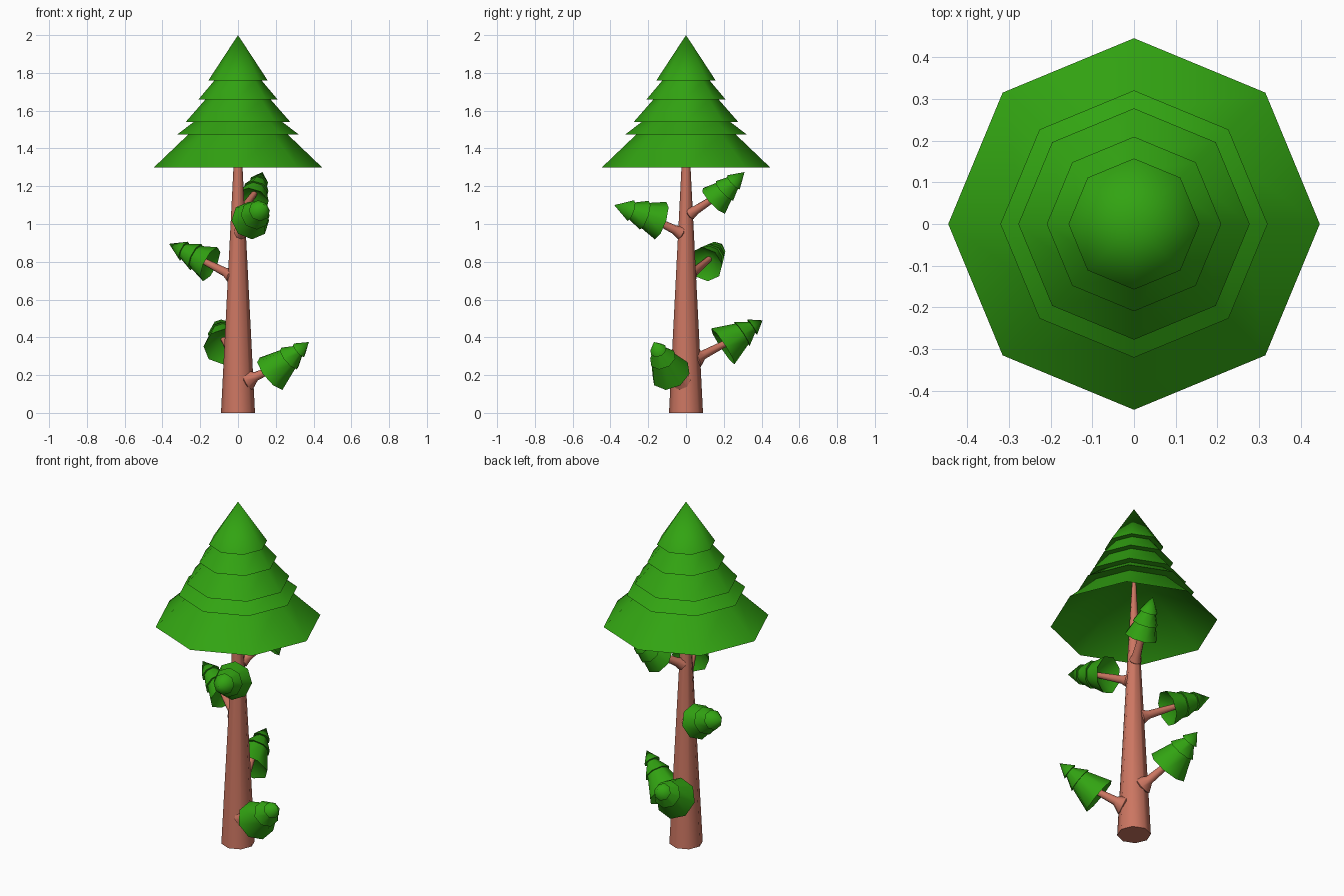
import bpy, bmesh, math
from mathutils import Vector

if "Cube" in bpy.data.objects:
    bpy.data.objects.remove(bpy.data.objects["Cube"])


def material(name, rgb):
    m = bpy.data.materials.new(name)
    m.diffuse_color = (*rgb, 1)
    m.use_nodes = True
    m.node_tree.nodes["Principled BSDF"].inputs["Base Color"].default_value = m.diffuse_color
    return m


GREEN = material("leaf green", (0.032, 0.37, 0.006))
BARK = material("reddish bark", (0.60, 0.18, 0.12))


def lathe(name, profile, mat, origin=(0, 0, 0), axis=(0, 0, 1), sides=8):
    """Spin a closed (radius, height) profile about an axis."""
    rot = Vector(axis).to_track_quat('Z', 'Y')
    bm = bmesh.new()
    rings = []
    for r, h in profile:
        n = 1 if r == 0 else sides
        rings.append([bm.verts.new(rot @ Vector((r * math.cos(2 * math.pi * i / sides),
                                                 r * math.sin(2 * math.pi * i / sides), h))
                                   + Vector(origin)) for i in range(n)])
    for a, b in zip(rings, rings[1:]):
        for i in range(sides):
            j = (i + 1) % sides
            quad = [a[i % len(a)], a[j % len(a)], b[j % len(b)], b[i % len(b)]]
            bm.faces.new(list(dict.fromkeys(quad)))
    bmesh.ops.recalc_face_normals(bm, faces=bm.faces)
    me = bpy.data.meshes.new(name)
    bm.to_mesh(me)
    bm.free()
    me.materials.append(mat)
    ob = bpy.data.objects.new(name, me)
    bpy.context.collection.objects.link(ob)
    bpy.ops.object.select_all(action='DESELECT')
    ob.select_set(True)
    bpy.context.view_layer.objects.active = ob
    bpy.ops.object.shade_smooth_by_angle(angle=math.radians(50))
    return ob


# Tapered trunk
lathe("trunk", [(0, 0), (0.09, 0), (0.024, 1.3), (0.01, 1.57), (0, 1.62)], BARK)

# Tiered crown with hollow underside
lathe("crown", [(0, 1.62), (0.445, 1.30), (0.262, 1.475), (0.32, 1.475), (0.235, 1.54),
                (0.277, 1.54), (0.172, 1.66), (0.209, 1.66), (0.125, 1.76),
                (0.157, 1.76), (0, 2.0)], GREEN)

# Small tufts: tiers as (radius, fraction of length)
LONG = [(0, 0.3), (0.108, 0), (0.062, 0.48), (0.073, 0.48), (0.03, 0.74), (0.046, 0.74), (0, 1)]
EVEN = [(0, 0.3), (0.104, 0), (0.068, 0.35), (0.08, 0.35), (0.045, 0.64), (0.058, 0.64), (0, 1)]

# Branches: foot height on trunk, tuft base centre, tuft tip, tiers, scale
BRANCHES = [
    (0.15, (0.175, -0.08, 0.207), (0.375, -0.17, 0.375), LONG, 1.0),
    (0.26, (-0.07, 0.195, 0.352), (-0.10, 0.405, 0.49), LONG, 1.05),
    (0.71, (-0.147, 0.10, 0.787), (-0.365, 0.19, 0.895), EVEN, 0.95),
    (0.94, (0.065, -0.135, 1.018), (0.14, -0.38, 1.10), EVEN, 1.0),
    (1.04, (0.075, 0.148, 1.122), (0.13, 0.31, 1.275), EVEN, 0.88),
]
for k, (z, base, tip, tiers, s) in enumerate(BRANCHES, 1):
    base, tip = Vector(base), Vector(tip)
    along = tip - base
    lathe(f"tuft_{k}", [(r * s, t * along.length) for r, t in tiers], GREEN, base, along)
    # Branch with flared collar where it leaves the trunk
    foot = Vector((0, 0, z))
    arm = base + along * 0.3 - foot
    skin = 0.09 - 0.066 * z / 1.3
    lathe(f"branch_{k}", [(0, 0), (0.5 * skin + 0.016, skin * 0.8), (0.024, skin + 0.03),
                          (0.015, arm.length), (0, arm.length)], BARK, foot, arm)
